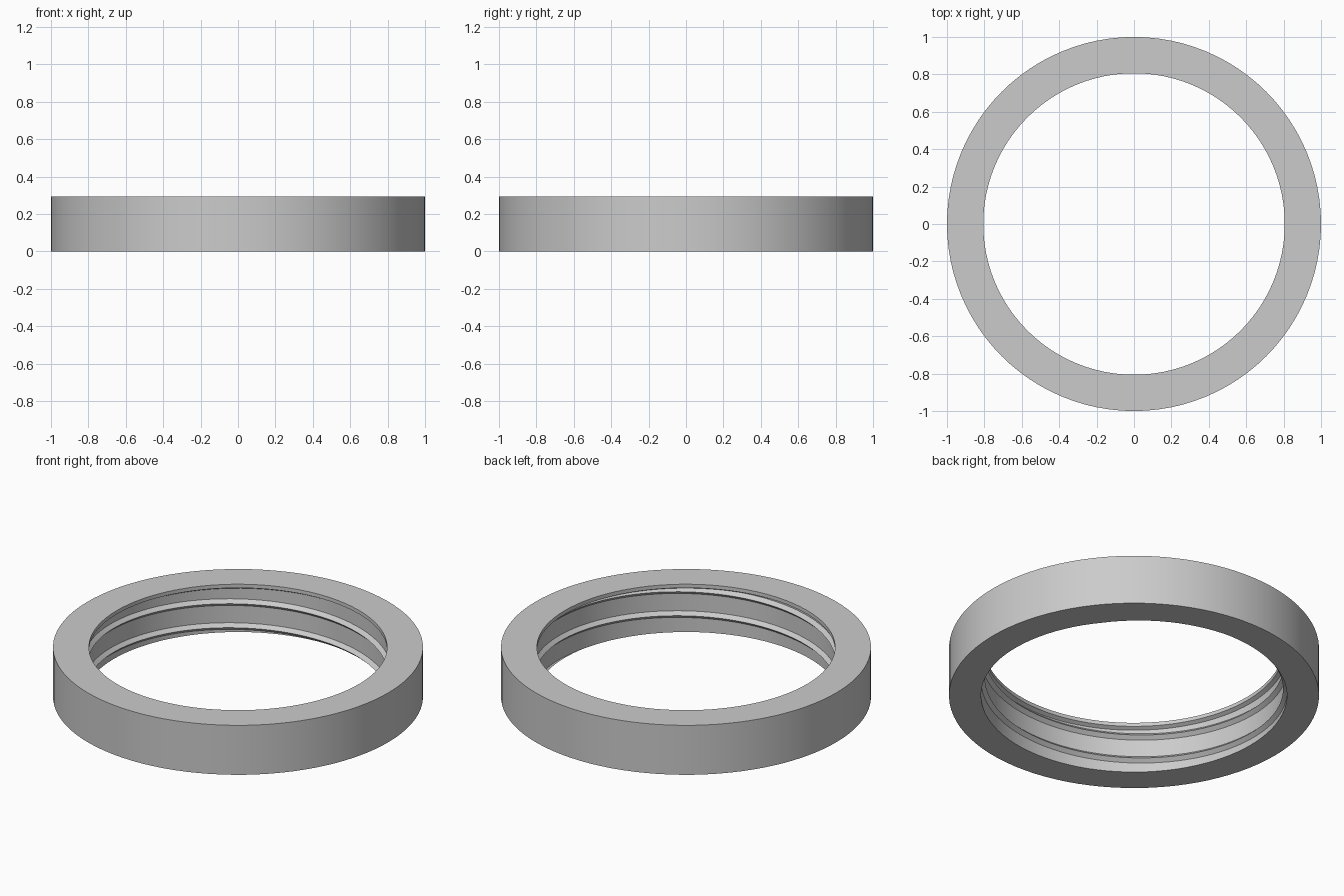
import bpy, bmesh
from math import sin, cos, tau, radians

if "Cube" in bpy.data.objects:
    bpy.data.objects.remove(bpy.data.objects["Cube"], do_unlink=True)

HEIGHT, OUTER, ROOT, CREST = 0.295, 1.0, 0.827, 0.806
PITCH, FLANK, SEGMENTS = 0.143, 0.02, 96

metal = bpy.data.materials.new("plain grey")
metal.use_nodes = True
grey = (0.6, 0.6, 0.6, 1)
metal.diffuse_color = grey
metal.node_tree.nodes["Principled BSDF"].inputs["Base Color"].default_value = grey


def sweep(bm, section, start, steps, rise, closed):
    """Sweep a closed (radius, height) section about z, climbing by rise per turn."""
    rings = []
    for i in range(steps if closed else steps + 1):
        turn = i / SEGMENTS
        a = start + tau * turn
        rings.append([bm.verts.new((r * cos(a), r * sin(a), z + rise * turn))
                      for r, z in section])
    n = len(section)
    for i in range(steps):
        a, b = rings[i], rings[(i + 1) % len(rings)]
        for j in range(n):
            k = (j + 1) % n
            bm.faces.new((a[j], b[j], b[k], a[k]))
    if not closed:
        bm.faces.new(rings[0])
        bm.faces.new(rings[-1])


def finish(bm, name):
    bmesh.ops.recalc_face_normals(bm, faces=bm.faces[:])
    mesh = bpy.data.meshes.new(name)
    bm.to_mesh(mesh)
    bm.free()
    obj = bpy.data.objects.new(name, mesh)
    mesh.materials.append(metal)
    bpy.context.collection.objects.link(obj)
    bpy.ops.object.select_all(action="DESELECT")
    bpy.context.view_layer.objects.active = obj
    obj.select_set(True)
    bpy.ops.object.shade_smooth_by_angle(angle=radians(20))


# Ring body with a narrow lip at the top of the bore
bm = bmesh.new()
sweep(bm, [(OUTER, 0), (OUTER, HEIGHT), (CREST, HEIGHT), (CREST, HEIGHT - 0.022),
           (ROOT, HEIGHT - 0.034), (ROOT, 0)], 0, SEGMENTS, 0, True)
finish(bm, "ring_body")

# Right-handed V thread, trimmed level with both ends of the ring
bm = bmesh.new()
embed = 0.01
base = FLANK * (1 + embed / (ROOT - CREST))
z0 = 0.003 - PITCH / 2
sweep(bm, [(ROOT + embed, z0 - base), (CREST, z0), (ROOT + embed, z0 + base)],
      radians(45) - tau / 2, SEGMENTS * 3, PITCH, False)
for z, up in ((0, -1), (HEIGHT - 0.001, 1)):
    cut = bmesh.ops.bisect_plane(bm, geom=bm.verts[:] + bm.edges[:] + bm.faces[:],
                                 plane_co=(0, 0, z), plane_no=(0, 0, up), clear_outer=True)
    rim = [e for e in cut["geom_cut"] if isinstance(e, bmesh.types.BMEdge)]
    bmesh.ops.holes_fill(bm, edges=rim, sides=0)
finish(bm, "inner_thread")
